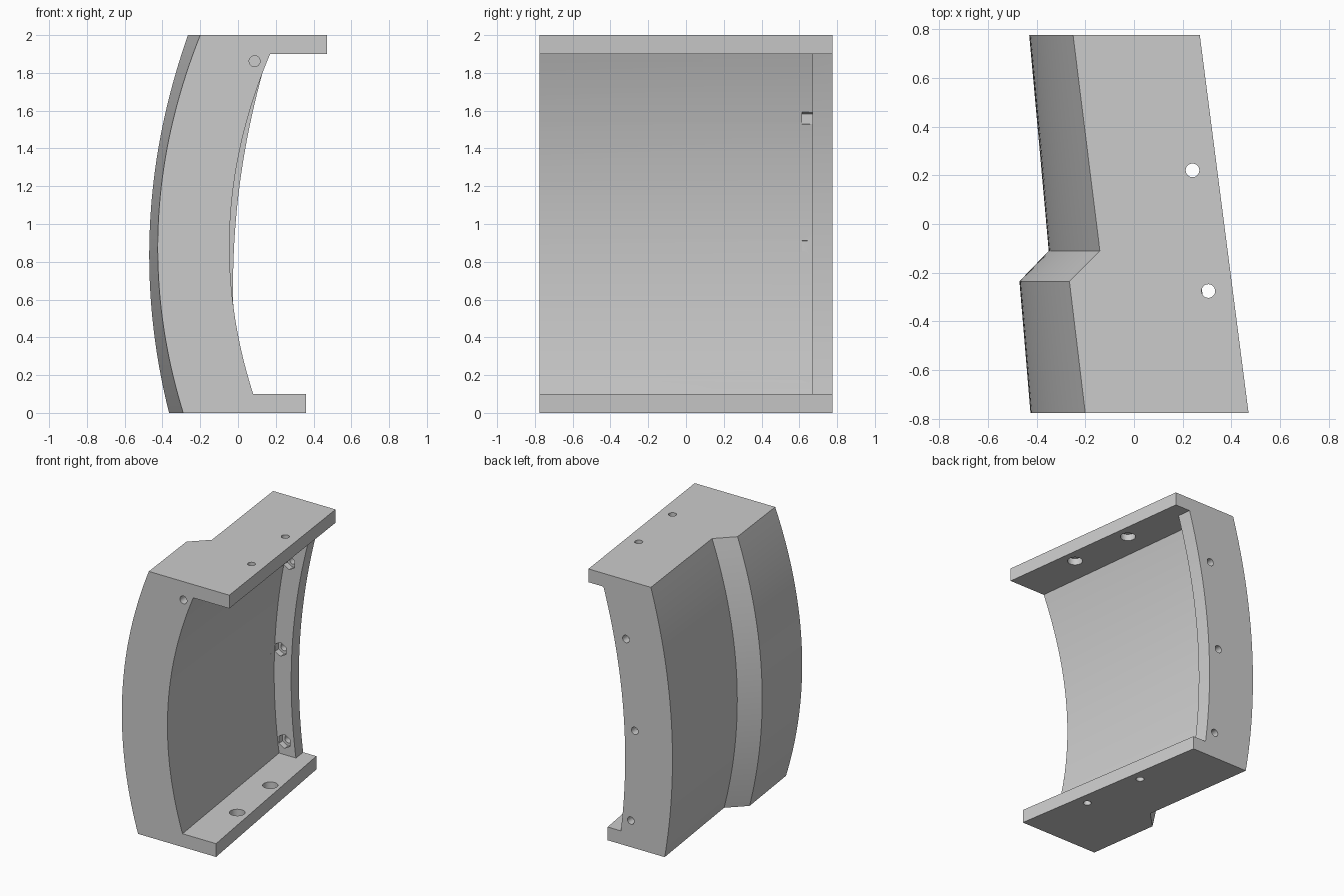
import bpy, bmesh, math
from mathutils import Matrix

if "Cube" in bpy.data.objects:
    bpy.data.objects.remove(bpy.data.objects["Cube"])

N = 40  # segments along each curved profile


def arc(x0, peak, x1, za, zb):
    """Bowed profile from za to zb: end x values x0, x1 and leftmost x = peak."""
    a, b = math.sqrt(x0 - peak), math.sqrt(x1 - peak)
    h = (zb - za) * a / (a + b)
    k = (x0 - peak) / h ** 2
    return [(peak + k * (za + (zb - za) * i / N - za - h) ** 2,
             za + (zb - za) * i / N) for i in range(N + 1)]


def to_object(name, bm):
    bmesh.ops.recalc_face_normals(bm, faces=bm.faces[:])
    me = bpy.data.meshes.new(name)
    bm.to_mesh(me)
    bm.free()
    ob = bpy.data.objects.new(name, me)
    bpy.context.collection.objects.link(ob)
    return ob


def loft(name, sections):
    """Solid through (y, [(x, z), ...]) sections."""
    bm = bmesh.new()
    rings = [[bm.verts.new((x, y, z)) for x, z in pts] for y, pts in sections]
    for r, s in zip(rings, rings[1:]):
        for i in range(len(r)):
            j = (i + 1) % len(r)
            bm.faces.new((r[i], r[j], s[j], s[i]))
    bm.faces.new(rings[0])
    bm.faces.new(rings[-1])
    return to_object(name, bm)


def drill(name, center, radius, depth, axis, sides=32):
    bm = bmesh.new()
    rot = Matrix.Rotation(math.pi / 2, 4, 'X') if axis == 'Y' else Matrix()
    bmesh.ops.create_cone(bm, cap_ends=True, segments=sides, radius1=radius,
                          radius2=radius, depth=depth,
                          matrix=Matrix.Translation(center) @ rot)
    return to_object(name, bm)


def cut(body, tool):
    tool.hide_render = True
    m = body.modifiers.new("cut", 'BOOLEAN')
    m.operation, m.solver, m.object = 'DIFFERENCE', 'EXACT', tool
    bpy.context.view_layer.objects.active = body
    bpy.ops.object.modifier_apply(modifier=m.name)
    bpy.data.objects.remove(tool, do_unlink=True)


# outer body: stepped, tapering, bowed block
def body_section(y, x0, peak, x1):
    t = (y + 0.775) / 1.55
    xt, xb = 0.47 - 0.20 * t, 0.36 - 0.25 * t
    return y, arc(x0, peak, x1, 0, 2) + [(xt, 2), (xt, 1.85), (xb, 0.15), (xb, 0)]


body = loft("curved_bracket", [
    body_section(-0.775, -0.29, -0.425, -0.20),
    body_section(-0.235, -0.365, -0.47, -0.265),
    body_section(-0.11, -0.24, -0.35, -0.14),
    body_section(0.775, -0.365, -0.43, -0.25)])


# hollow between the top and bottom flanges, shallower at the back lip
def hollow_section(y, x0, peak, x1):
    return y, arc(x0, peak, x1, 0.1, 1.9) + [(1, 1.9), (1, 0.1)]


cut(body, loft("hollow", [hollow_section(-0.8, 0.084, -0.043, 0.173),
                          hollow_section(0.67, -0.127, -0.168, 0.0)]))
cut(body, loft("lip_hollow", [hollow_section(0.6, 0.022, -0.02, 0.167),
                              hollow_section(0.8, -0.003, -0.038, 0.142)]))

# flange screw holes with counterbores on the inside
for x, y, z, inside in ((0.24, 0.22, 1.95, 1.9), (0.305, -0.275, 1.95, 1.9),
                        (0.122, 0.21, 0.05, 0.1), (0.19, -0.28, 0.05, 0.1)):
    cut(body, drill("hole", (x, y, z), 0.028, 0.2, 'Z'))
    cut(body, drill("counterbore", (x, y, inside), 0.053, 0.1, 'Z'))

# back lip holes with hexagonal nut pockets
for x, z in ((-0.043, 1.556), (-0.116, 0.884), (-0.083, 0.2)):
    cut(body, drill("hole", (x, 0.75, z), 0.028, 0.3, 'Y'))
    cut(body, drill("nut_pocket", (x, 0.665, z), 0.053, 0.1, 'Y', 6))

# blind hole in the front face
cut(body, drill("front_hole", (0.088, -0.775, 1.862), 0.029, 0.4, 'Y'))

bpy.ops.object.select_all(action='DESELECT')
body.select_set(True)
bpy.context.view_layer.objects.active = body
bpy.ops.object.shade_smooth_by_angle(angle=math.radians(25))
